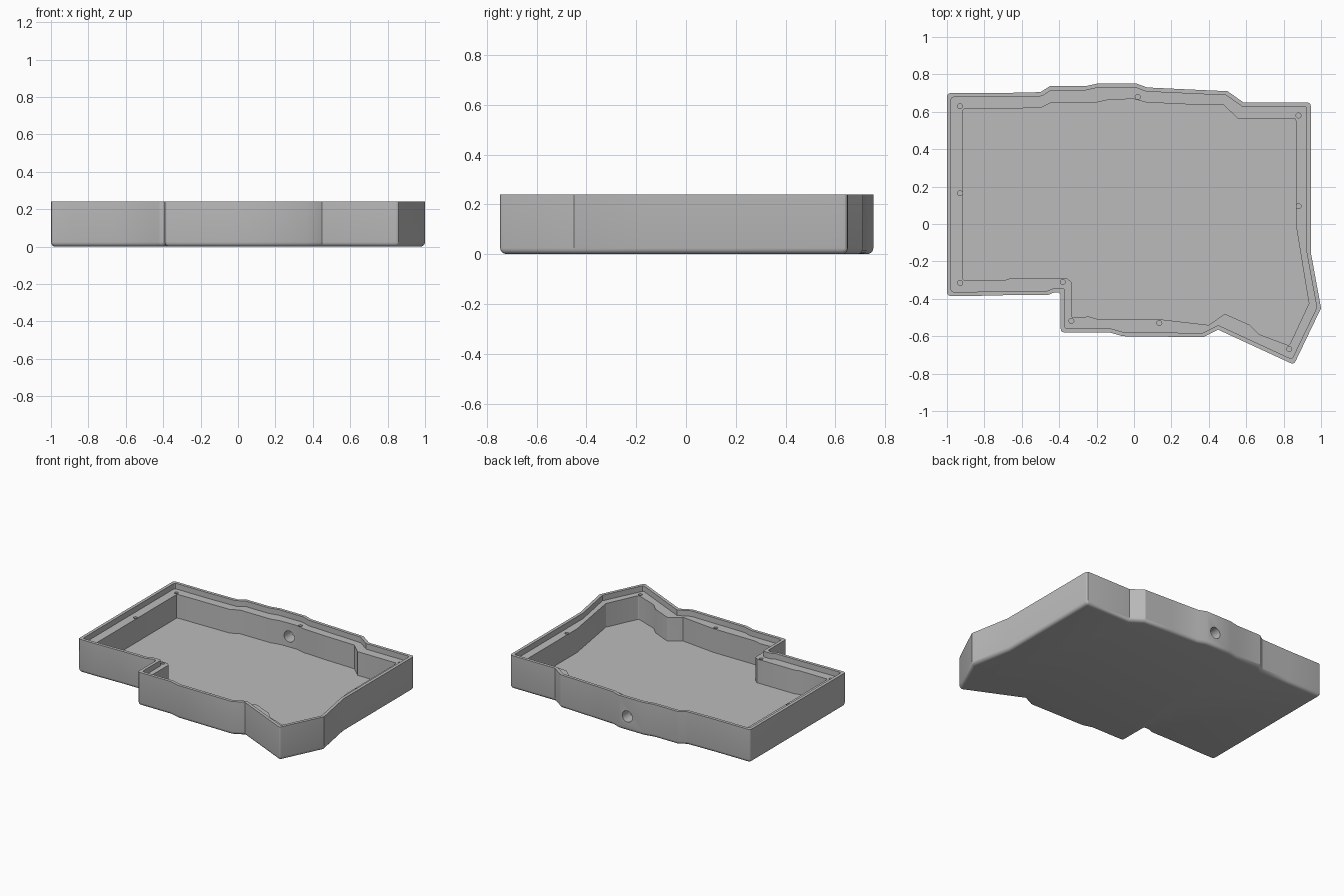
import bpy, math
from mathutils import Vector

if "Cube" in bpy.data.objects:
    bpy.data.objects.remove(bpy.data.objects["Cube"])

TOP, LEDGE, FLOOR = 0.24, 0.20, 0.03
OUTER = [(-1, -.385), (-.87, -.385), (-.66, -.38), (-.46, -.38), (-.425, -.365), (-.392, -.365),
         (-.392, -.58), (-.13, -.58), (-.06, -.6), (.37, -.605), (.45, -.565), (.855, -.752),
         (1, -.45), (.945, -.15), (.945, .65), (.585, .65), (.5, .71), (.28, .72), (.07, .73),
         (.01, .752), (-.19, .752), (-.26, .737), (-.45, .737), (-.5, .705), (-.72, .7), (-1, .7)]
INNER = [(-.915, -.3), (-.69, -.3), (-.66, -.29), (-.36, -.29), (-.335, -.31), (-.335, -.5),
         (-.24, -.495), (-.19, -.51), (.14, -.51), (.4, -.54), (.485, -.48), (.62, -.54),
         (.67, -.59), (.83, -.65), (.935, -.425), (.865, 0), (.865, .565), (.555, .565),
         (.48, .635), (.28, .64), (.065, .65), (0, .668), (-.13, .665), (-.2, .65),
         (-.44, .65), (-.5, .62), (-.915, .615)]
SCREWS = [(-.93, .63), (-.93, .165), (-.93, -.315), (-.38, -.31), (-.335, -.518), (.135, -.53),
          (.83, -.668), (.88, .095), (.88, .58), (.02, .68)]

grey = bpy.data.materials.new("light_grey")
grey.diffuse_color = (.5, .5, .5, 1)
grey.use_nodes = True
grey.node_tree.nodes["Principled BSDF"].inputs["Base Color"].default_value = grey.diffuse_color


def offset(pts, d):
    """Move a counter-clockwise outline inward by d with mitred corners."""
    out = []
    for i, p in enumerate(pts):
        p, a, b = Vector(p), Vector(pts[i - 1]), Vector(pts[(i + 1) % len(pts)])
        u, v = (p - a).normalized(), (b - p).normalized()
        n, m = Vector((-u.y, u.x)), Vector((-v.y, v.x))
        out.append(p + (n + m) * (d / (1 + n.dot(m))))
    return out


def rounded(pts, r, shape=None, steps=3):
    """Round the strong corners; shape decides which corners those are."""
    shape, out, n = shape or pts, [], len(pts)
    for i in range(n):
        a, p, b = (Vector(shape[k % n]) for k in (i - 1, i, i + 1))
        turn = (p - a).angle(b - p)
        a, p, b = (Vector(pts[k % n]) for k in (i - 1, i, i + 1))
        if turn < math.radians(55):
            out.append(p)
            continue
        s, e = p + (a - p).normalized() * r, p + (b - p).normalized() * r
        for k in range(steps + 1):
            t = k / steps
            out.append(s * (1 - t) ** 2 + p * 2 * t * (1 - t) + e * t * t)
    return out


def loft(name, rings):
    """Closed solid through (outline, height) rings."""
    n = len(rings[0][0])
    verts = [(p[0], p[1], z) for pts, z in rings for p in pts]
    faces = [tuple(reversed(range(n))), tuple(range(len(verts) - n, len(verts)))]
    for k in range(len(rings) - 1):
        for i in range(n):
            j = (i + 1) % n
            faces.append((k * n + i, k * n + j, k * n + n + j, k * n + n + i))
    me = bpy.data.meshes.new(name)
    me.from_pydata(verts, [], faces)
    me.materials.append(grey)
    ob = bpy.data.objects.new(name, me)
    bpy.context.collection.objects.link(ob)
    return ob


def cut(target, cutter):
    """Subtract the cutter and discard it."""
    bpy.context.view_layer.objects.active = target
    mod = target.modifiers.new("cut", 'BOOLEAN')
    mod.operation, mod.solver, mod.object = 'DIFFERENCE', 'EXACT', cutter
    bpy.ops.object.modifier_apply(modifier=mod.name)
    bpy.data.objects.remove(cutter)


# Outer shell with a rounded bottom edge
rings = []
for k in range(5):
    a = math.radians(90 * k / 4)
    d = .024 * (1 - math.sin(a))
    rings.append((rounded(offset(OUTER, d), .02 - d * .6, OUTER), .024 * (1 - math.cos(a))))
rings.append((rings[-1][0], TOP))
case = loft("case_tray", rings)

# Recess for the lid, leaving a thin rim, then the deep pocket
lip = rounded(offset(OUTER, .022), .014, OUTER)
cut(case, loft("lid_recess", [(lip, LEDGE), (lip, TOP + .1)]))
pocket = rounded(INNER, .012)
cut(case, loft("pocket", [(pocket, FLOOR), (pocket, LEDGE + .1)]))

# Screw holes in the ledge
for x, y in SCREWS:
    ring = [(x + .0135 * math.cos(t * math.tau / 16), y + .0135 * math.sin(t * math.tau / 16))
            for t in range(16)]
    cut(case, loft("screw_hole", [(ring, LEDGE - .09), (ring, LEDGE + .02)]))

# Cable hole through the back wall
bpy.ops.mesh.primitive_cylinder_add(vertices=32, radius=.04, depth=.3,
                                    location=(-.06, .71, .105), rotation=(math.pi / 2, 0, 0))
cut(case, bpy.context.object)

# Smooth shading with sharp edges kept
bpy.ops.object.select_all(action='DESELECT')
case.select_set(True)
bpy.context.view_layer.objects.active = case
bpy.ops.object.shade_smooth_by_angle(angle=math.radians(30))
